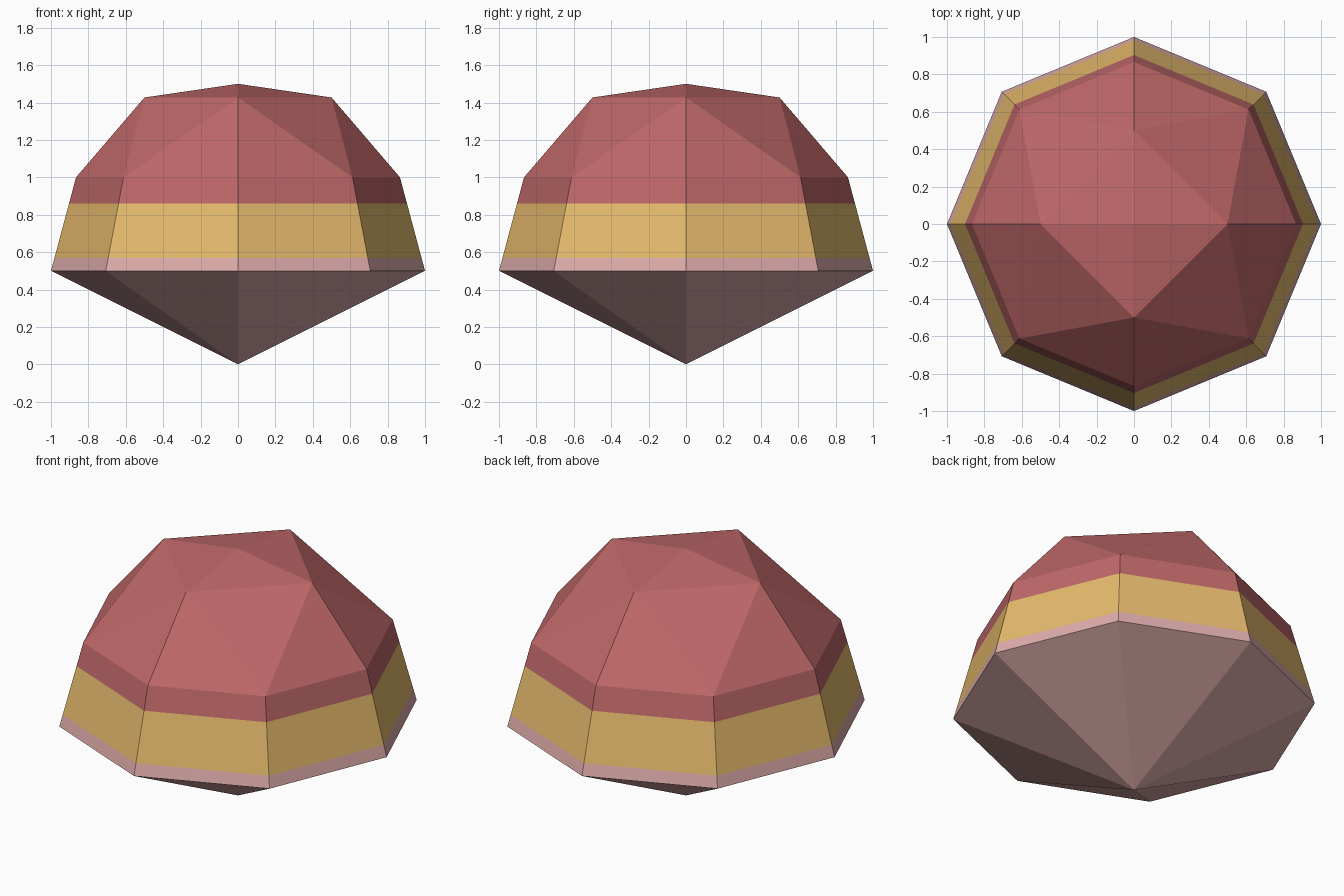
import bpy, bmesh, math

if "Cube" in bpy.data.objects:
    bpy.data.objects.remove(bpy.data.objects["Cube"])

def srgb(r, g, b):
    lin = lambda c: (c / 255 / 12.92) if c <= 10 else ((c / 255 + 0.055) / 1.055) ** 2.4
    return (lin(r), lin(g), lin(b), 1)

def material(name, rgb):
    m = bpy.data.materials.new(name)
    m.diffuse_color = srgb(*rgb)
    m.use_nodes = True
    m.node_tree.nodes["Principled BSDF"].inputs["Base Color"].default_value = m.diffuse_color
    return m

MATS = [material("pale pink", (222, 173, 171)),
        material("golden yellow", (230, 187, 109)),
        material("dusty red", (190, 103, 104))]

def ring(r, z, n):
    return [(r * math.cos(2 * math.pi * i / n), r * math.sin(2 * math.pi * i / n), z)
            for i in range(n)]

# Faceted body: pointed base, eight-sided belt, four-sided crown
points = [(0, 0, 0)] + ring(1, 0.5, 8) + ring(0.866, 1.0, 8) + ring(0.5, 1.427, 4) + [(0, 0, 1.5)]
bm = bmesh.new()
for p in points:
    bm.verts.new(p)
bmesh.ops.convex_hull(bm, input=bm.verts[:])

# Cut the belt into colour bands and colour by height
BANDS = (0.57, 0.86)
for h in BANDS:
    bmesh.ops.bisect_plane(bm, geom=bm.verts[:] + bm.edges[:] + bm.faces[:],
                           plane_co=(0, 0, h), plane_no=(0, 0, 1))
bmesh.ops.recalc_face_normals(bm, faces=bm.faces[:])
for f in bm.faces:
    f.material_index = sum(f.calc_center_median().z > h for h in BANDS)
    f.smooth = False

mesh = bpy.data.meshes.new("faceted_dome")
bm.to_mesh(mesh)
bm.free()
for m in MATS:
    mesh.materials.append(m)
bpy.context.collection.objects.link(bpy.data.objects.new("faceted_dome", mesh))
